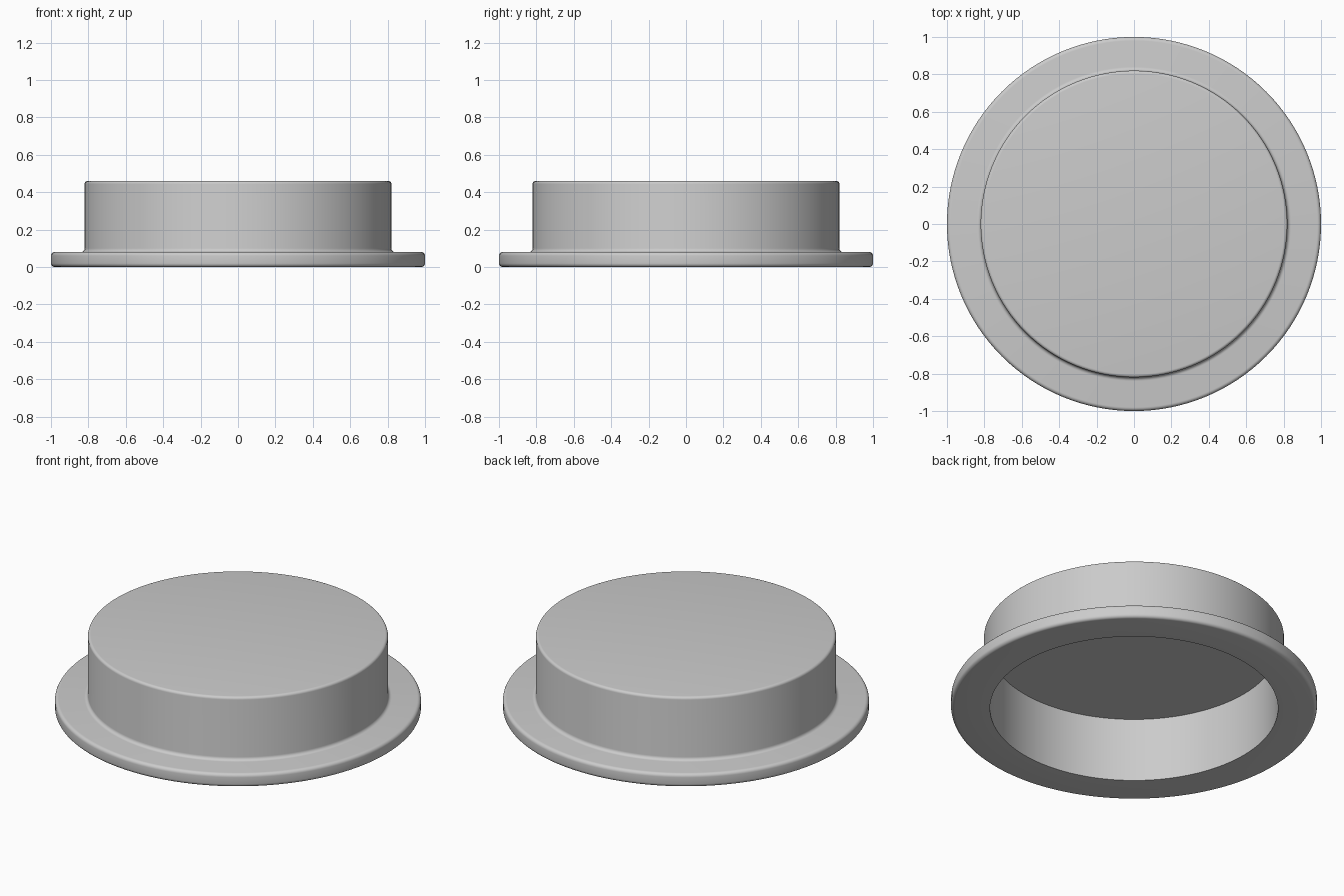
import bpy
import bmesh
import math
from mathutils import Vector

SEGMENTS = 128
ARC_STEPS = 5

cube = bpy.data.objects.get("Cube")
if cube:
    bpy.data.objects.remove(cube, do_unlink=True)


def make_material(name, color):
    mat = bpy.data.materials.new(name)
    mat.use_nodes = True
    mat.diffuse_color = color
    mat.node_tree.nodes["Principled BSDF"].inputs["Base Color"].default_value = color
    return mat


def round_profile(corners):
    """Replace each right-angled (radius, height, fillet) corner by an arc."""
    points = []
    for i, (r, z, fillet) in enumerate(corners):
        corner = Vector((r, 0, z))
        if fillet == 0:
            points.append(corner)
            continue
        before, after = corners[i - 1], corners[i + 1]
        a = (Vector((before[0], 0, before[1])) - corner).normalized() * fillet
        b = (Vector((after[0], 0, after[1])) - corner).normalized() * fillet
        centre = corner + a + b
        for step in range(ARC_STEPS + 1):
            t = math.pi / 2 * step / ARC_STEPS
            points.append(centre - b * math.cos(t) - a * math.sin(t))
    return points


def lathe(name, corners, mat):
    bm = bmesh.new()
    verts = [bm.verts.new(p) for p in round_profile(corners)]
    edges = [bm.edges.new(pair) for pair in zip(verts, verts[1:])]
    bmesh.ops.spin(bm, geom=verts + edges, cent=(0, 0, 0), axis=(0, 0, 1),
                   angle=math.tau, steps=SEGMENTS)
    bmesh.ops.remove_doubles(bm, verts=bm.verts, dist=0.0001)
    bmesh.ops.recalc_face_normals(bm, faces=bm.faces)
    mesh = bpy.data.meshes.new(name)
    bm.to_mesh(mesh)
    bm.free()
    mesh.materials.append(mat)
    obj = bpy.data.objects.new(name, mesh)
    bpy.context.collection.objects.link(obj)
    bpy.context.view_layer.objects.active = obj
    obj.select_set(True)
    bpy.ops.object.shade_smooth_by_angle(angle=math.radians(35))
    obj.select_set(False)
    return obj


grey = make_material("plain grey", (0.6, 0.6, 0.6, 1))

# Hollow cap with a flange: top, outer wall, flange, underside, recess
lathe("flanged_cap", [
    (0, 0.46, 0),
    (0.82, 0.46, 0.016),
    (0.82, 0.08, 0.02),
    (1.0, 0.08, 0.02),
    (1.0, 0, 0.02),
    (0.787, 0, 0),
    (0.787, 0.385, 0),
    (0, 0.385, 0),
], grey)
